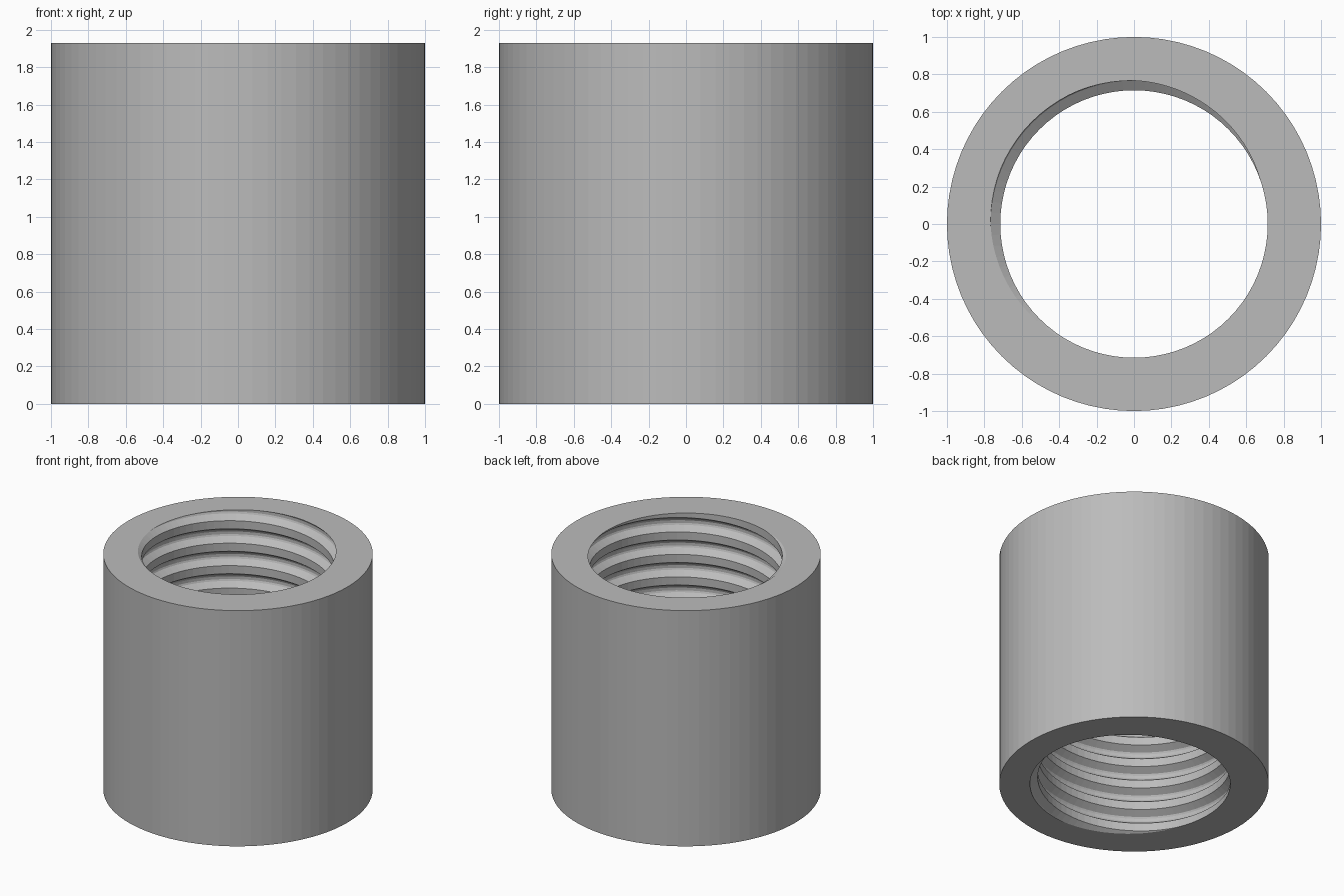
import bpy, bmesh, math

cube = bpy.data.objects.get("Cube")
if cube:
    bpy.data.objects.remove(cube, do_unlink=True)

HEIGHT, OUTER, BORE = 1.93, 1.0, 0.715
PITCH, DEPTH = 0.184, 0.057
SIDES = 80
# One pitch of the thread: (fraction of pitch from groove centre, depth fraction)
PROFILE = [(-0.32, 0), (-0.13, 0.9), (-0.06, 1), (0.06, 1), (0.13, 0.9), (0.32, 0)]


def bore_radius(t):
    """Radius at a height t, in pitches from a groove centre."""
    t -= round(t)
    for (a, da), (b, db) in zip(PROFILE, PROFILE[1:]):
        if a <= t <= b:
            return BORE + DEPTH * (da + (db - da) * (t - a) / (b - a))
    return BORE


# Helical thread rows, trimmed flat at both ends
turns = math.ceil(HEIGHT / PITCH) + 2
rows = [k + f for k in range(-turns, 3) for f, _ in PROFILE]
bm = bmesh.new()
columns = []
for i in range(SIDES + 1):
    angle = math.tau * i / SIDES
    lead = i / SIDES - 0.375
    c, s = math.cos(angle), math.sin(angle)
    loop = [(OUTER, 0.0)]
    for row in rows:
        z = min(max(HEIGHT + (row + lead) * PITCH, 0.0), HEIGHT)
        loop.append((bore_radius((z - HEIGHT) / PITCH - lead), z))
    loop.append((OUTER, HEIGHT))
    columns.append([bm.verts.new((r * c, r * s, z)) for r, z in loop])

# Join the columns into the wall, end rings and threaded bore
for left, right in zip(columns, columns[1:]):
    n = len(left)
    for j in range(n):
        k = (j + 1) % n
        bm.faces.new((left[j], left[k], right[k], right[j]))
bmesh.ops.remove_doubles(bm, verts=bm.verts, dist=0.0002)
bmesh.ops.recalc_face_normals(bm, faces=bm.faces)

mesh = bpy.data.meshes.new("threaded_sleeve")
bm.to_mesh(mesh)
bm.free()
sleeve = bpy.data.objects.new("threaded_sleeve", mesh)
bpy.context.collection.objects.link(sleeve)

# Plain grey metal
grey = bpy.data.materials.new("plain_grey")
grey.use_nodes = True
colour = (0.5, 0.5, 0.5, 1)
grey.diffuse_color = colour
grey.node_tree.nodes["Principled BSDF"].inputs["Base Color"].default_value = colour
mesh.materials.append(grey)
